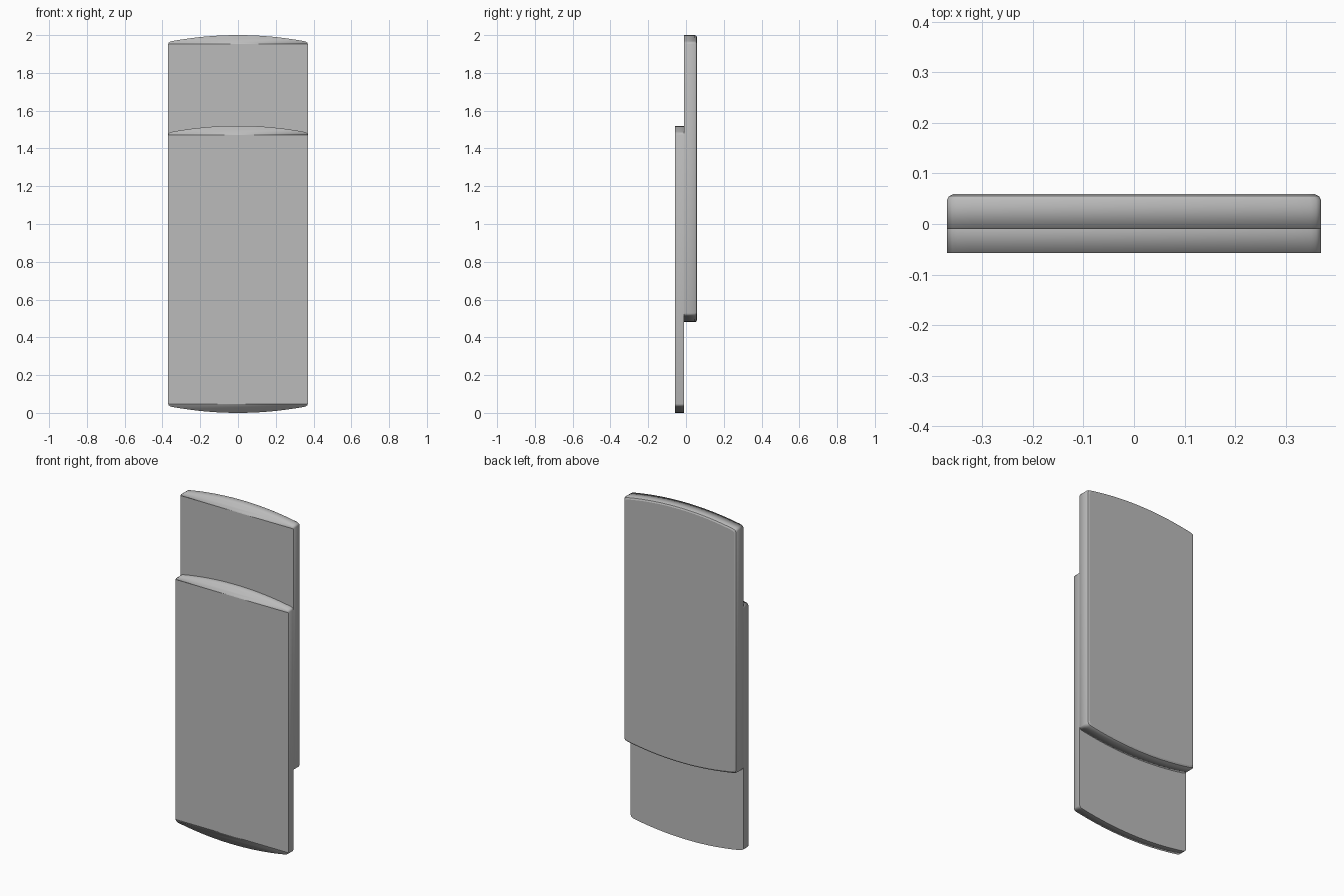
import bpy
import bmesh

cube = bpy.data.objects.get("Cube")
if cube:
    bpy.data.objects.remove(cube, do_unlink=True)

HALF_W = 0.37
SLAB_H = 1.52
CORNER = [(0.37, 0.048), (0.367, 0.04), (0.36, 0.035)]  # x, drop below the crown
ARC_STEPS = 20

grey = bpy.data.materials.new("plain grey")
grey.use_nodes = True
grey.diffuse_color = (0.5, 0.5, 0.5, 1)
grey.node_tree.nodes["Principled BSDF"].inputs["Base Color"].default_value = (0.5, 0.5, 0.5, 1)


def top_profile():
    """Right-to-left crowned end: rounded corner, shallow arc, rounded corner."""
    edge_x, edge_drop = 0.35, 0.032
    arc = []
    for i in range(ARC_STEPS + 1):
        t = 1 - 2 * i / ARC_STEPS
        arc.append((edge_x * t, edge_drop * t * t))
    return CORNER + arc + [(-x, d) for x, d in reversed(CORNER)]


def ring(bm, y, base, inset):
    """One closed outline at depth y, pulled in by inset."""
    sx = (HALF_W - inset) / HALF_W
    top = [(x * sx, base + SLAB_H - d - inset) for x, d in top_profile()]
    bottom = [(-x * sx, base + d + inset) for x, d in top_profile()]
    return [bm.verts.new((x, y, z)) for x, z in top + bottom]


def crowned_slab(name, base, layers):
    """Slab lofted through (depth, inset) layers, front to back."""
    bm = bmesh.new()
    rings = [ring(bm, y, base, inset) for y, inset in layers]
    count = len(rings[0])
    half = count // 2
    for a, b in zip(rings, rings[1:]):
        for i in range(count):
            j = (i + 1) % count
            bm.faces.new((a[i], a[j], b[j], b[i]))
    # Front: flat panel between two crescent ends
    front = rings[0]
    crescents = [bm.faces.new(front[:half]), bm.faces.new(front[half:])]
    panel = bm.faces.new((front[0], front[half - 1], front[half], front[-1]))
    back = bm.faces.new(rings[-1])
    bmesh.ops.recalc_face_normals(bm, faces=bm.faces)
    for f in bm.faces:
        f.smooth = True
    # Crescents blend into the rounded ends; the panels stay crisp
    for f in (panel, back):
        for e in f.edges:
            e.smooth = False
    for e in bm.edges:
        if e.is_manifold and e.calc_face_angle() > 0.6:
            if not any(f in crescents for f in e.link_faces):
                e.smooth = False
    mesh = bpy.data.meshes.new(name)
    bm.to_mesh(mesh)
    bm.free()
    mesh.materials.append(grey)
    obj = bpy.data.objects.new(name, mesh)
    bpy.context.collection.objects.link(obj)
    return obj


# Lower slab in front, raised slab with bevelled rim behind
crowned_slab("front_slab", 0.0, [(-0.057, 0), (-0.01, 0)])
crowned_slab("back_slab", 0.48, [(-0.01, 0), (0.047, 0), (0.055, 0.004), (0.059, 0.012)])
